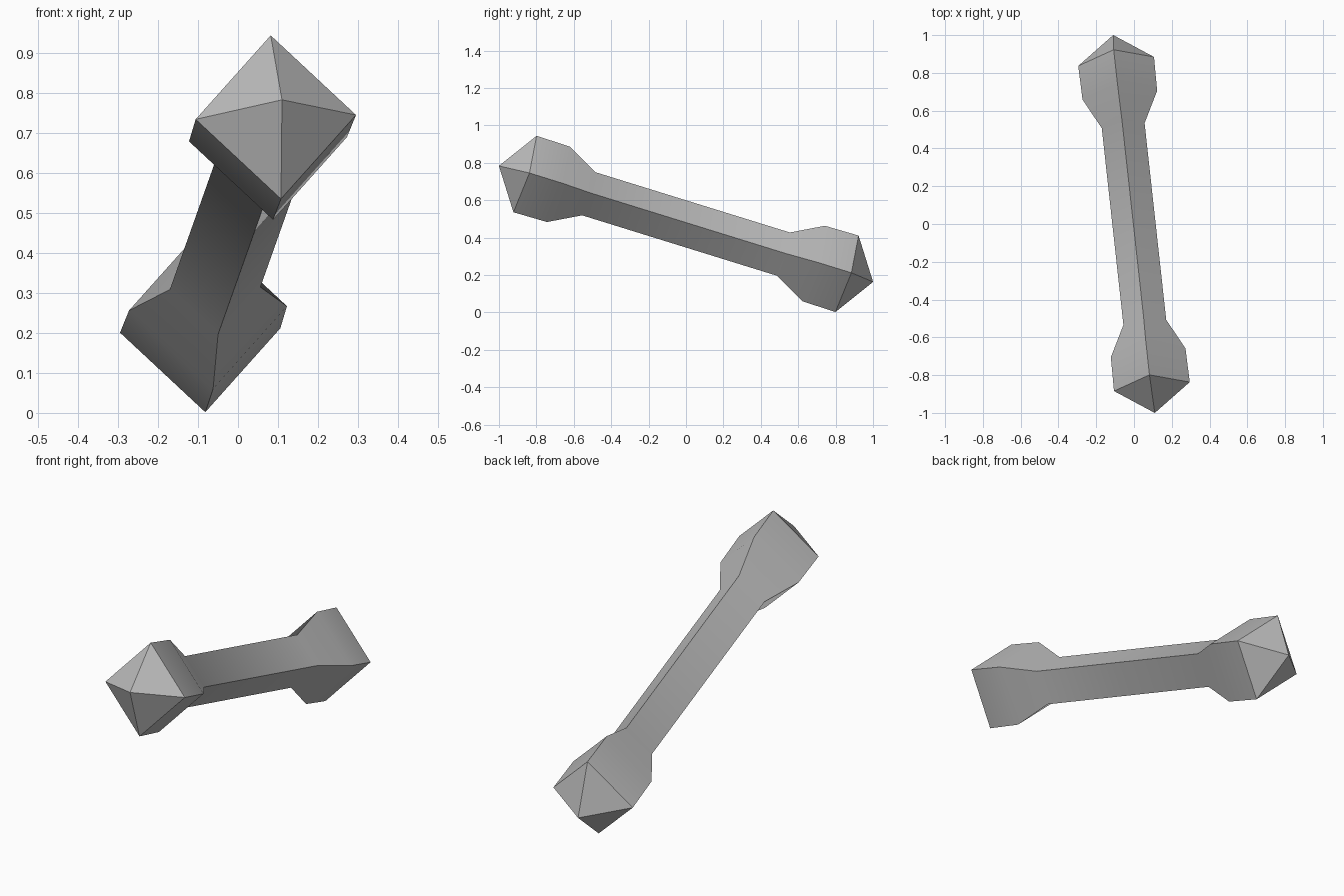
import bpy
import bmesh
from math import cos, sin, pi
from mathutils import Vector

cube = bpy.data.objects.get("Cube")
if cube:
    bpy.data.objects.remove(cube, do_unlink=True)

# Flat grey material
grey = bpy.data.materials.new("bone_grey")
grey.use_nodes = True
colour = (0.5, 0.5, 0.5, 1)
grey.diffuse_color = colour
grey.node_tree.nodes["Principled BSDF"].inputs["Base Color"].default_value = colour

# Tilted frame: long axis, and the two corner directions of the square section
centre = Vector((0, 0, 0.473))
axis = Vector((0.22, -2, 0.62)).normalized()
side = Vector((0.2, 0.025, 0.005))
side = (side - axis * side.dot(axis)).normalized()
up = side.cross(axis)
if up.z < 0:
    up.negate()
SIDE_RADIUS, UP_RADIUS, TIP = 0.202, 0.214, 1.053

# Half profile from the knob to the shaft: (distance from centre, relative radius)
half = [(0.906, 1), (0.718, 0.985), (0.548, 0.565)]
profile = half + [(-t, r) for t, r in reversed(half)]

bm = bmesh.new()


def ring(t, r):
    return [bm.verts.new(centre + axis * t
                         + side * (SIDE_RADIUS * r * cos(k * pi / 2))
                         + up * (UP_RADIUS * r * sin(k * pi / 2)))
            for k in range(4)]


# Four-sided shaft with flared knobs
rings = [ring(t, r) for t, r in profile]
for a, b in zip(rings, rings[1:]):
    for k in range(4):
        n = (k + 1) % 4
        bm.faces.new((a[k], a[n], b[n], b[k]))

# Pyramid caps
for loop, t in ((rings[0], TIP), (rings[-1], -TIP)):
    tip = bm.verts.new(centre + axis * t)
    for k in range(4):
        bm.faces.new((loop[k], loop[(k + 1) % 4], tip))

bmesh.ops.recalc_face_normals(bm, faces=bm.faces)
mesh = bpy.data.meshes.new("bone")
bm.to_mesh(mesh)
bm.free()
mesh.materials.append(grey)
bone = bpy.data.objects.new("bone", mesh)
bpy.context.collection.objects.link(bone)

# Soft along the shaft, crisp at the corners and caps
bpy.ops.object.select_all(action='DESELECT')
bone.select_set(True)
bpy.context.view_layer.objects.active = bone
bpy.ops.object.shade_smooth_by_angle(angle=pi / 6)
